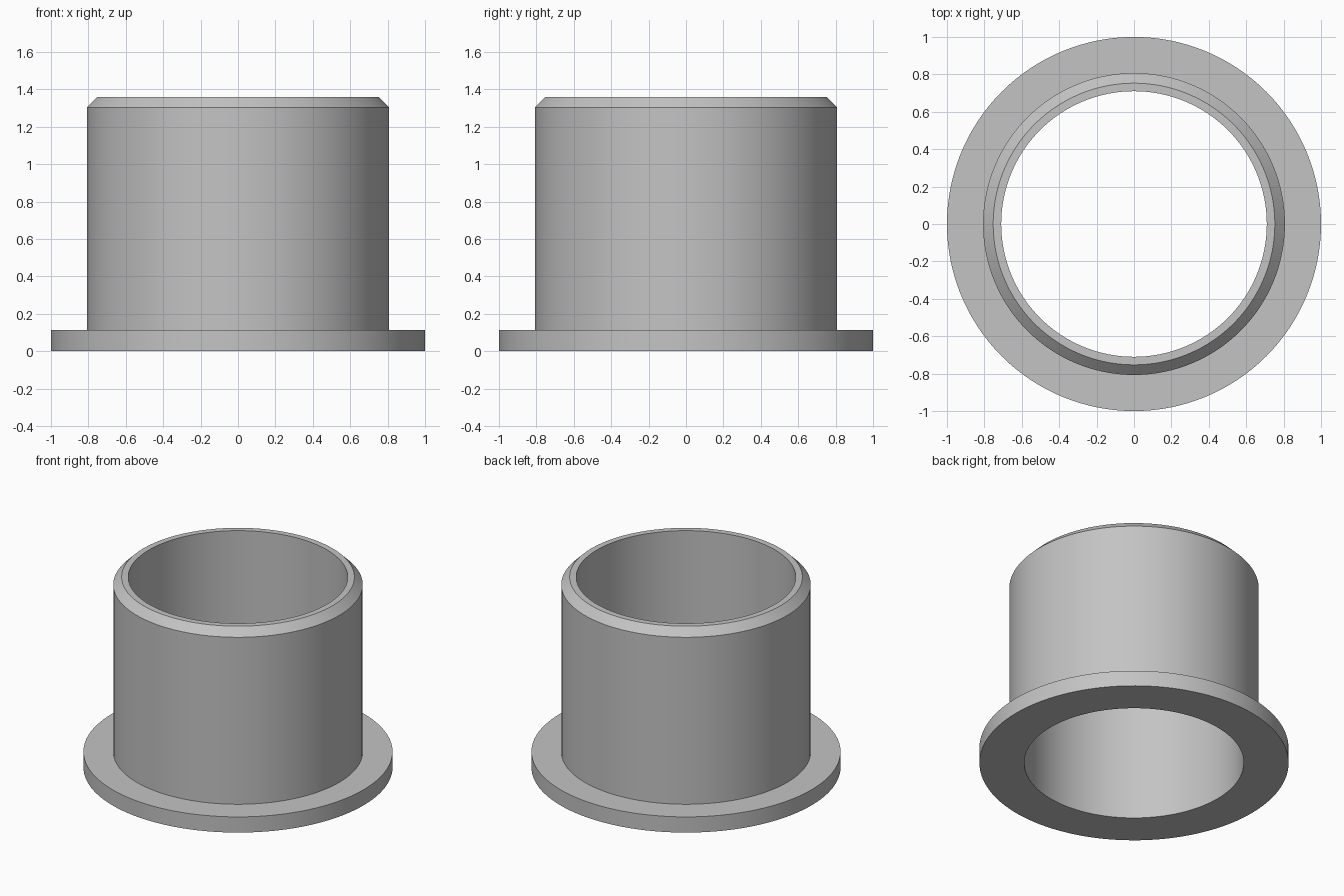
import bpy, bmesh, math

cube = bpy.data.objects.get("Cube")
if cube:
    bpy.data.objects.remove(cube, do_unlink=True)

SEGMENTS = 128
BORE, BODY, FLANGE = 0.71, 0.807, 1.0
FLANGE_TOP, HEIGHT, CHAMFER = 0.112, 1.358, 0.054

grey = bpy.data.materials.new("plain_grey")
grey.use_nodes = True
colour = (0.55, 0.55, 0.55, 1)
grey.diffuse_color = colour
grey.node_tree.nodes["Principled BSDF"].inputs["Base Color"].default_value = colour

# Closed half-section of the flanged bushing as (radius, height)
section = [
    (BORE, 0), (FLANGE, 0), (FLANGE, FLANGE_TOP), (BODY, FLANGE_TOP),
    (BODY, HEIGHT - CHAMFER), (BODY - CHAMFER, HEIGHT), (BORE, HEIGHT),
]

# Revolve the section around the z axis
bm = bmesh.new()
verts = [bm.verts.new((r, 0, z)) for r, z in section]
edges = [bm.edges.new((v, verts[(i + 1) % len(verts)])) for i, v in enumerate(verts)]
bmesh.ops.spin(bm, geom=verts + edges, cent=(0, 0, 0), axis=(0, 0, 1),
               angle=math.tau, steps=SEGMENTS, use_merge=True)
bmesh.ops.remove_doubles(bm, verts=bm.verts, dist=1e-4)
bmesh.ops.recalc_face_normals(bm, faces=bm.faces)
mesh = bpy.data.meshes.new("flanged_bushing")
bm.to_mesh(mesh)
bm.free()
mesh.materials.append(grey)

bushing = bpy.data.objects.new("flanged_bushing", mesh)
bpy.context.collection.objects.link(bushing)

# Smooth curved walls with crisp rims
bpy.ops.object.select_all(action="DESELECT")
bushing.select_set(True)
bpy.context.view_layer.objects.active = bushing
bpy.ops.object.shade_smooth_by_angle(angle=math.radians(30))
